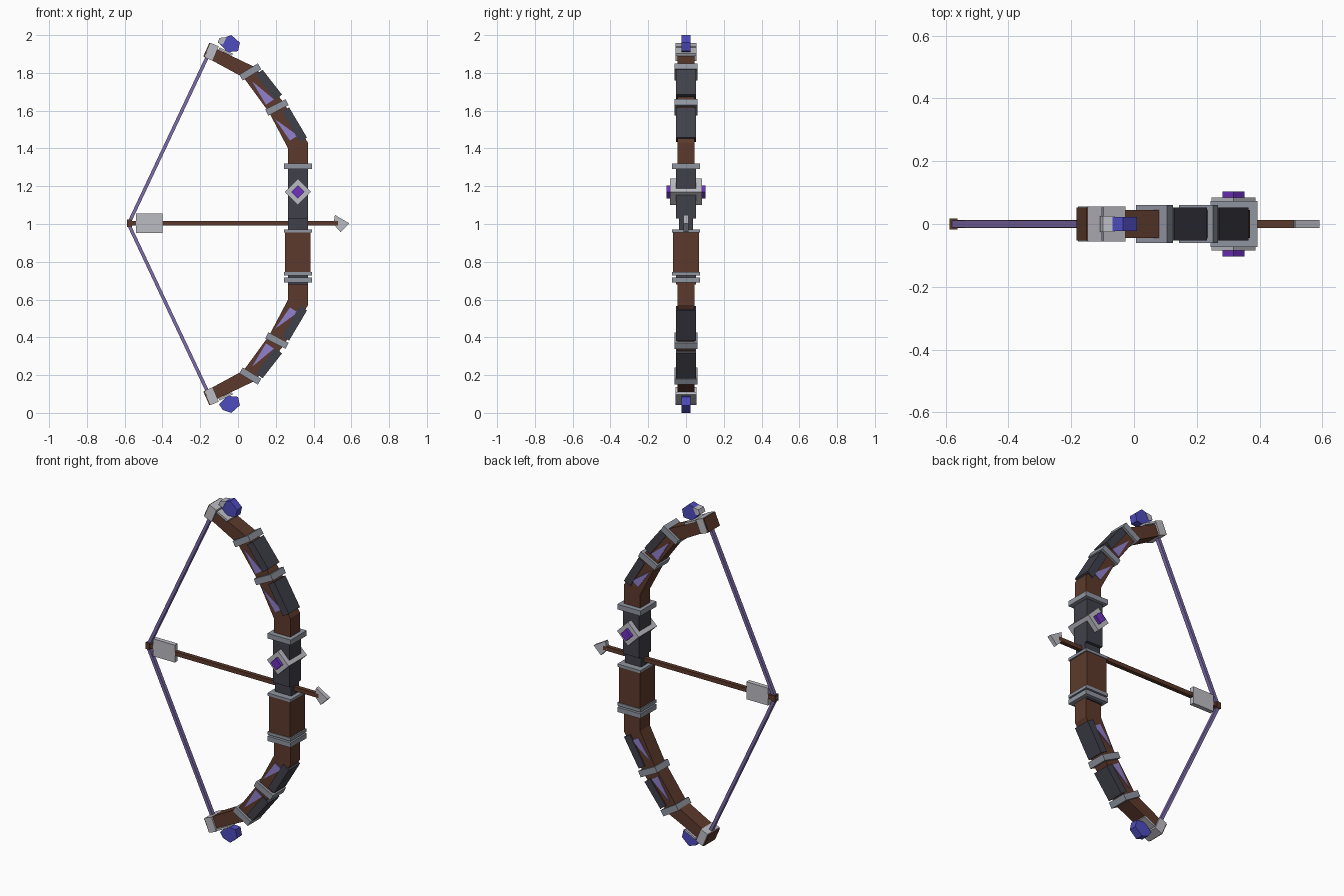
import bpy, bmesh
from mathutils import Vector

cube = bpy.data.objects.get("Cube")
if cube:
    bpy.data.objects.remove(cube)


def material(name, rgb):
    m = bpy.data.materials.new(name)
    m.use_nodes = True
    m.diffuse_color = (*rgb, 1)
    m.node_tree.nodes["Principled BSDF"].inputs["Base Color"].default_value = (*rgb, 1)
    return m


BROWN = material("brown wood", (.107, .042, .025))
DARK = material("dark plate", (.051, .051, .069))
STEEL = material("steel grey", (.28, .30, .35))
LIGHT = material("light metal", (.50, .50, .55))
BLUE = material("blue gem", (.076, .072, .51))
LAVENDER = material("lavender inlay", (.28, .22, .61))
CORD = material("purple cord", (.205, .15, .40))
VIOLET = material("violet gem", (.156, .032, .51))


def prism(name, pts, y0, y1, mat):
    """Extrude an x-z outline from y0 to y1."""
    bm = bmesh.new()
    face = bm.faces.new([bm.verts.new((x, y0, z)) for x, z in pts])
    ext = bmesh.ops.extrude_face_region(bm, geom=[face])
    verts = [v for v in ext["geom"] if isinstance(v, bmesh.types.BMVert)]
    bmesh.ops.translate(bm, verts=verts, vec=(0, y1 - y0, 0))
    bmesh.ops.recalc_face_normals(bm, faces=bm.faces)
    mesh = bpy.data.meshes.new(name)
    bm.to_mesh(mesh)
    bm.free()
    mesh.materials.append(mat)
    ob = bpy.data.objects.new(name, mesh)
    bpy.context.collection.objects.link(ob)
    return ob


def block(name, x0, x1, z0, z1, y, mat):
    return prism(name, [(x0, z0), (x1, z0), (x1, z1), (x0, z1)], -y, y, mat)


def diamond(name, x, z, r, y, mat):
    return prism(name, [(x - r, z), (x, z - r), (x + r, z), (x, z + r)], -y, y, mat)


def strip(p, q, w):
    """Rectangle outline of width w along the line p-q."""
    p, q = Vector(p), Vector(q)
    d = (q - p).normalized()
    n = Vector((-d.y, d.x)) * w / 2
    return [p + n, p - n, q - n, q + n]


def both(name, pts, y0, y1, mat):
    """Same part on the upper and lower limb."""
    prism("upper_" + name, pts, y0, y1, mat)
    prism("lower_" + name, [(x, 2 - z) for x, z in pts], y0, y1, mat)


# Curved limbs
both("limb", [(.265, 1.29), (.265, 1.40), (.165, 1.59), (.03, 1.775), (-.178, 1.888),
              (-.15, 1.945), (.09, 1.83), (.24, 1.645), (.37, 1.43), (.37, 1.29)],
     -.045, .045, BROWN)

# Armour plates, binding bands and tip fittings
for name, p, q, w, y, mat in [
    ("inner_plate", (.346, 1.446), (.251, 1.606), .045, .052, DARK),
    ("outer_plate", (.215, 1.671), (.112, 1.803), .045, .052, DARK),
    ("inner_band", (.152, 1.59), (.26, 1.645), .036, .06, STEEL),
    ("outer_band", (.016, 1.775), (.114, 1.835), .036, .06, STEEL),
    ("tip_cap", (-.124, 1.95), (-.156, 1.873), .048, .055, LIGHT),
    ("tip_end", (-.149, 1.958), (-.181, 1.886), .006, .052, BROWN),
    ("gem_seat", (-.10, 1.93), (-.03, 1.896), .012, .055, LIGHT),
]:
    both(name, strip(p, q, w), -y, y, mat)

# Triangular inlays on front and back
for name, tri in [("inner_inlay", [(.196, 1.555), (.317, 1.468), (.275, 1.442)]),
                  ("outer_inlay", [(.074, 1.756), (.19, 1.66), (.148, 1.632)])]:
    both(name + "_front", tri, -.049, -.044, LAVENDER)
    both(name + "_back", tri, .044, .049, LAVENDER)

# Gems at the limb tips
both("tip_gem", [(-.10, 1.955), (-.055, 1.91), (.0, 1.915), (.01, 1.96),
                 (-.035, 2.0), (-.08, 1.985)], -.023, .023, BLUE)
prism("tip_gem_shard", [(-.108, 1.96), (-.08, 1.95), (-.06, 1.99), (-.098, 1.985)],
      -.025, .025, LIGHT)

# Handle
block("grip", .265, .37, 1.03, 1.30, .054, DARK)
block("arrow_rest", .265, .37, .96, 1.03, .036, DARK)
block("handle_block", .25, .385, .74, .96, .07, BROWN)
block("handle_core", .265, .37, .68, .76, .053, DARK)
for name, z, h in [("top_band", 1.305, .03), ("rest_band", .963, .016),
                   ("block_band", .736, .018), ("bottom_band", .704, .028)]:
    block(name, .243, .393, z - h / 2, z + h / 2, .074, STEEL)

# Gem through the grip
diamond("gem_mount", .317, 1.17, .07, .085, LIGHT)
diamond("grip_gem", .317, 1.17, .035, .104, VIOLET)

# Arrow
block("arrow_shaft", -.58, .53, .993, 1.017, .012, BROWN)
block("arrow_nock", -.587, -.562, .985, 1.023, .017, BROWN)
block("arrow_fletching", -.54, -.40, .953, 1.055, .013, LIGHT)
prism("arrow_head", [(.513, 1.048), (.59, 1.003), (.543, .957), (.505, 1.0)],
      -.012, .012, LIGHT)

# Bowstring
both("bowstring", strip((-.58, 1.0), (-.16, 1.89), .018), -.011, .011, CORD)
